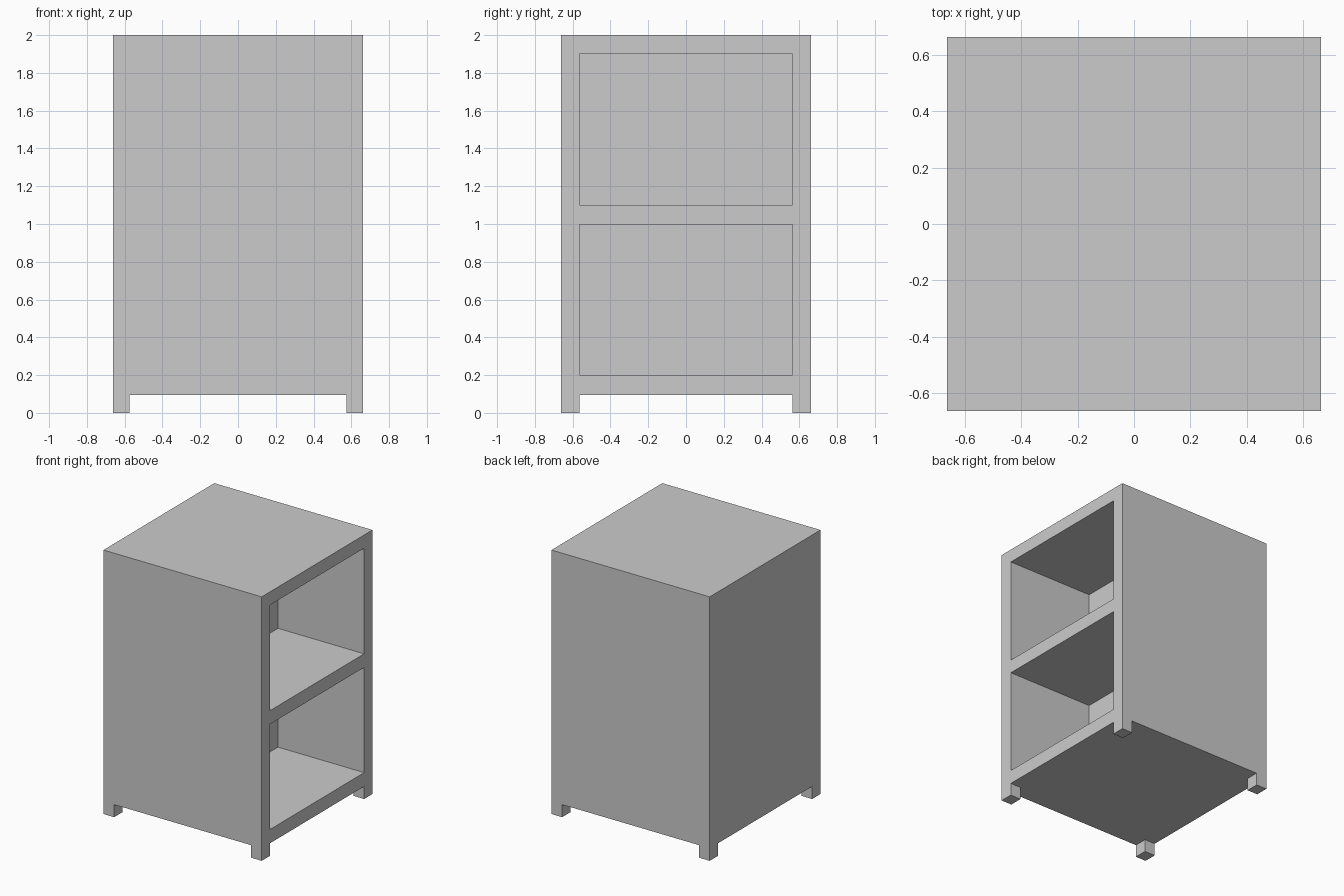
import bpy
import bmesh
from mathutils import Vector

if "Cube" in bpy.data.objects:
    bpy.data.objects.remove(bpy.data.objects["Cube"])

HALF = 0.663          # half width and half depth
TOP = 2.0
BASE = 0.095          # underside height
FOOT_X, FOOT_Y = 0.574, 0.563
SHELVES = [(0.2, 0.997), (1.1, 1.9)]
DEPTH = 0.722         # compartment depth

bm = bmesh.new()

# Solid cabinet block
bmesh.ops.create_cube(bm, size=1.0)
bmesh.ops.scale(bm, vec=(2 * HALF, 2 * HALF, TOP - BASE), verts=bm.verts)
bmesh.ops.translate(bm, vec=(0, 0, (TOP + BASE) / 2), verts=bm.verts)


def slice_at(axis, value):
    normal = Vector((0, 0, 0))
    normal[axis] = 1
    bmesh.ops.bisect_plane(bm, geom=bm.verts[:] + bm.edges[:] + bm.faces[:],
                           plane_co=normal * value, plane_no=normal)


def push(faces, offset):
    new = bmesh.ops.extrude_discrete_faces(bm, faces=faces)["faces"]
    bmesh.ops.translate(bm, vec=offset, verts=list({v for f in new for v in f.verts}))


# Cut lines for the feet and the compartment openings
for side in (-1, 1):
    slice_at(0, side * FOOT_X)
    slice_at(1, side * FOOT_Y)
for pair in SHELVES:
    for z in pair:
        slice_at(2, z)
bm.normal_update()

feet, openings = [], []
for f in bm.faces:
    c = f.calc_center_median()
    if f.normal.z < -0.9 and abs(c.x) > FOOT_X and abs(c.y) > FOOT_Y:
        feet.append(f)
    elif f.normal.x > 0.9 and abs(c.y) < FOOT_Y and any(a < c.z < b for a, b in SHELVES):
        openings.append(f)

# Four corner feet and two recessed compartments
push(feet, (0, 0, -BASE))
push(openings, (-DEPTH, 0, 0))

# Merge flat regions
bmesh.ops.remove_doubles(bm, verts=bm.verts, dist=1e-5)
bmesh.ops.recalc_face_normals(bm, faces=bm.faces)
bmesh.ops.dissolve_limit(bm, angle_limit=0.01, verts=bm.verts, edges=bm.edges)

mesh = bpy.data.meshes.new("cabinet")
bm.to_mesh(mesh)
bm.free()
bpy.context.collection.objects.link(bpy.data.objects.new("cabinet", mesh))
